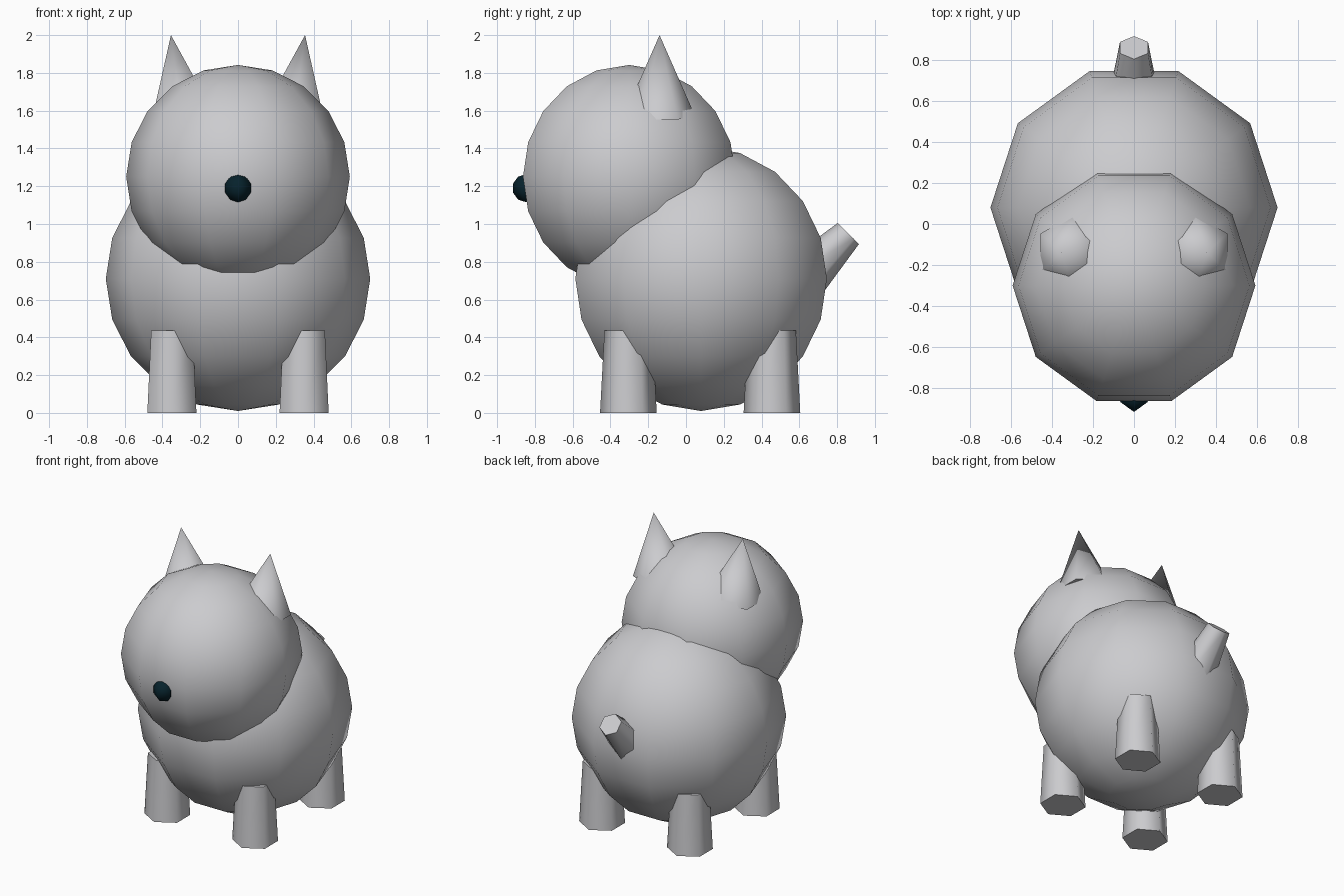
import bpy
import bmesh
from math import sin, cos, pi, radians
from mathutils import Matrix, Vector

default = bpy.data.objects.get("Cube")
if default:
    bpy.data.objects.remove(default, do_unlink=True)


def make_material(name, rgb):
    mat = bpy.data.materials.new(name)
    mat.use_nodes = True
    mat.diffuse_color = (*rgb, 1)
    mat.node_tree.nodes["Principled BSDF"].inputs["Base Color"].default_value = (*rgb, 1)
    return mat


grey = make_material("soft_grey", (0.6, 0.6, 0.62))
dark = make_material("dark_nose", (0.002, 0.016, 0.025))


def lathe(name, profile, sides, phase, mat, matrix, angle):
    """Turn a (radius, height) profile about z; a zero radius closes to a point."""
    bm = bmesh.new()
    rings = []
    for r, z in profile:
        count = sides if r > 1e-5 else 1
        rings.append([bm.verts.new((r * cos(phase + 2 * pi * i / sides),
                                    r * sin(phase + 2 * pi * i / sides), z))
                      for i in range(count)])
    for low, high in zip(rings, rings[1:]):
        for i in range(sides):
            j = (i + 1) % sides
            loop = [low[i % len(low)], low[j % len(low)],
                    high[j % len(high)], high[i % len(high)]]
            bm.faces.new(list(dict.fromkeys(loop)))
    for ring in (rings[0], rings[-1]):
        if len(ring) > 1:
            bm.faces.new(ring)
    bmesh.ops.recalc_face_normals(bm, faces=bm.faces)
    mesh = bpy.data.meshes.new(name)
    bm.to_mesh(mesh)
    bm.free()
    mesh.materials.append(mat)
    obj = bpy.data.objects.new(name, mesh)
    obj.matrix_world = matrix
    bpy.context.collection.objects.link(obj)
    bpy.ops.object.select_all(action="DESELECT")
    obj.select_set(True)
    bpy.context.view_layer.objects.active = obj
    bpy.ops.object.shade_smooth_by_angle(angle=radians(angle))
    return obj


def ball(name, centre, radius, sides, rings, phase, mat):
    profile = [(radius * sin(pi * k / rings), -radius * cos(pi * k / rings))
               for k in range(rings + 1)]
    lathe(name, profile, sides, phase, mat, Matrix.Translation(centre), 80)


def spike(name, base, tip, base_radius, tip_radius, mat=grey):
    """Six-sided tapered part from base to tip, with corners towards front and back."""
    base, tip = Vector(base), Vector(tip)
    axis = (tip - base).normalized()
    side = (Vector((1, 0, 0)) - axis * axis.x).normalized()
    back = axis.cross(side)
    turn = Matrix((side, back, axis)).transposed().to_4x4()
    lathe(name, [(base_radius, 0), (tip_radius, (tip - base).length)],
          6, pi / 2, mat, Matrix.Translation(base) @ turn, 65)


# Body, head and nose
ball("body", (0, 0.08, 0.71), 0.70, 10, 10, 0, grey)
ball("head", (0, -0.30, 1.25), 0.592, 10, 10, 0, grey)
ball("nose", (0, -0.845, 1.19), 0.075, 5, 5, -pi / 2, dark)

# Legs and ears, mirrored left and right
for label, s in (("left", 1), ("right", -1)):
    for end, y in (("front", -0.305), ("back", 0.455)):
        spike(f"{end}_{label}_leg", (0.35 * s, y, 0), (0.35 * s, y, 0.435), 0.15, 0.127)
    spike(f"{label}_ear", (0.295 * s, -0.14, 1.575), (0.355 * s, -0.14, 2.0), 0.187, 0)

# Tail
spike("tail", (0, 0.577, 0.667), (0, 0.86, 0.95), 0.14, 0.079)
